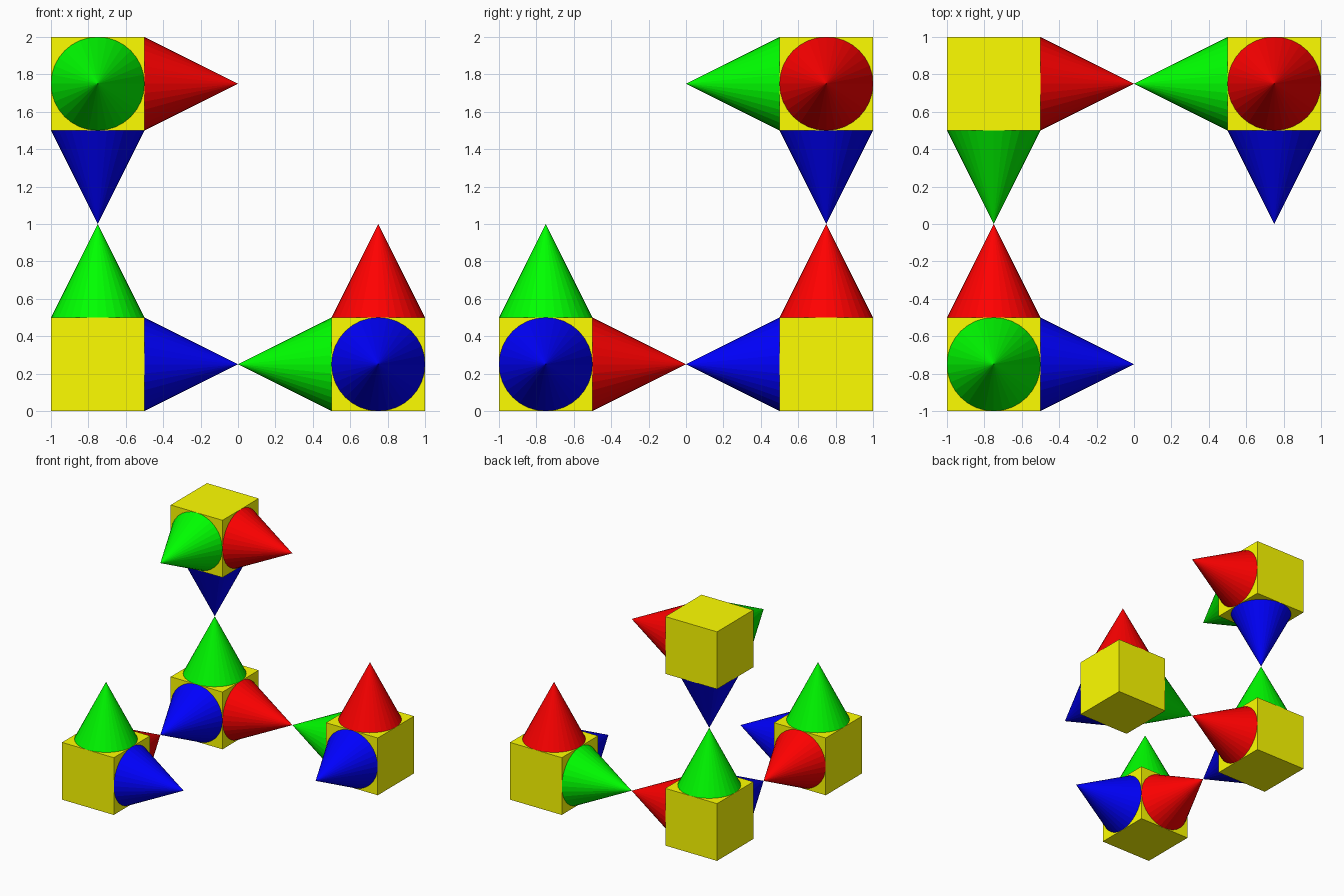
import bpy
from mathutils import Vector

if "Cube" in bpy.data.objects:
    bpy.data.objects.remove(bpy.data.objects["Cube"])

SIZE = 0.5     # cube edge and cone height
SIDES = 32     # sides of each cone


def material(name, rgb):
    mat = bpy.data.materials.new(name)
    mat.diffuse_color = (*rgb, 1)
    mat.use_nodes = True
    mat.node_tree.nodes["Principled BSDF"].inputs["Base Color"].default_value = mat.diffuse_color
    return mat


MATS = {
    "yellow": material("yellow", (1, 1, 0)),
    "red": material("red", (1, 0, 0)),
    "green": material("green", (0, 1, 0)),
    "blue": material("blue", (0, 0, 1)),
}


def finish(name, color):
    obj = bpy.context.object
    obj.name = name
    obj.data.materials.append(MATS[color])


def cube_with_cones(label, center, directions):
    center = Vector(center)
    # Yellow cube
    bpy.ops.mesh.primitive_cube_add(size=SIZE, location=center)
    finish(f"{label}_cube", "yellow")
    # Cones standing on three of its faces
    for color, direction in directions.items():
        d = Vector(direction)
        bpy.ops.mesh.primitive_cone_add(
            vertices=SIDES, radius1=SIZE / 2, radius2=0, depth=SIZE,
            location=center + d * SIZE,
            rotation=d.to_track_quat('Z', 'Y').to_euler())
        finish(f"{label}_{color}_cone", color)


X, Y, Z = Vector((1, 0, 0)), Vector((0, 1, 0)), Vector((0, 0, 1))

# Corner cube, whose cones point at the other three
cube_with_cones("corner", (-0.75, 0.75, 0.25), {"red": X, "green": Z, "blue": -Y})
# Cubes at the ends of the three axes
cube_with_cones("front", (-0.75, -0.75, 0.25), {"red": Y, "green": Z, "blue": X})
cube_with_cones("right", (0.75, 0.75, 0.25), {"red": Z, "green": -X, "blue": -Y})
cube_with_cones("upper", (-0.75, 0.75, 1.75), {"red": X, "green": -Y, "blue": -Z})
